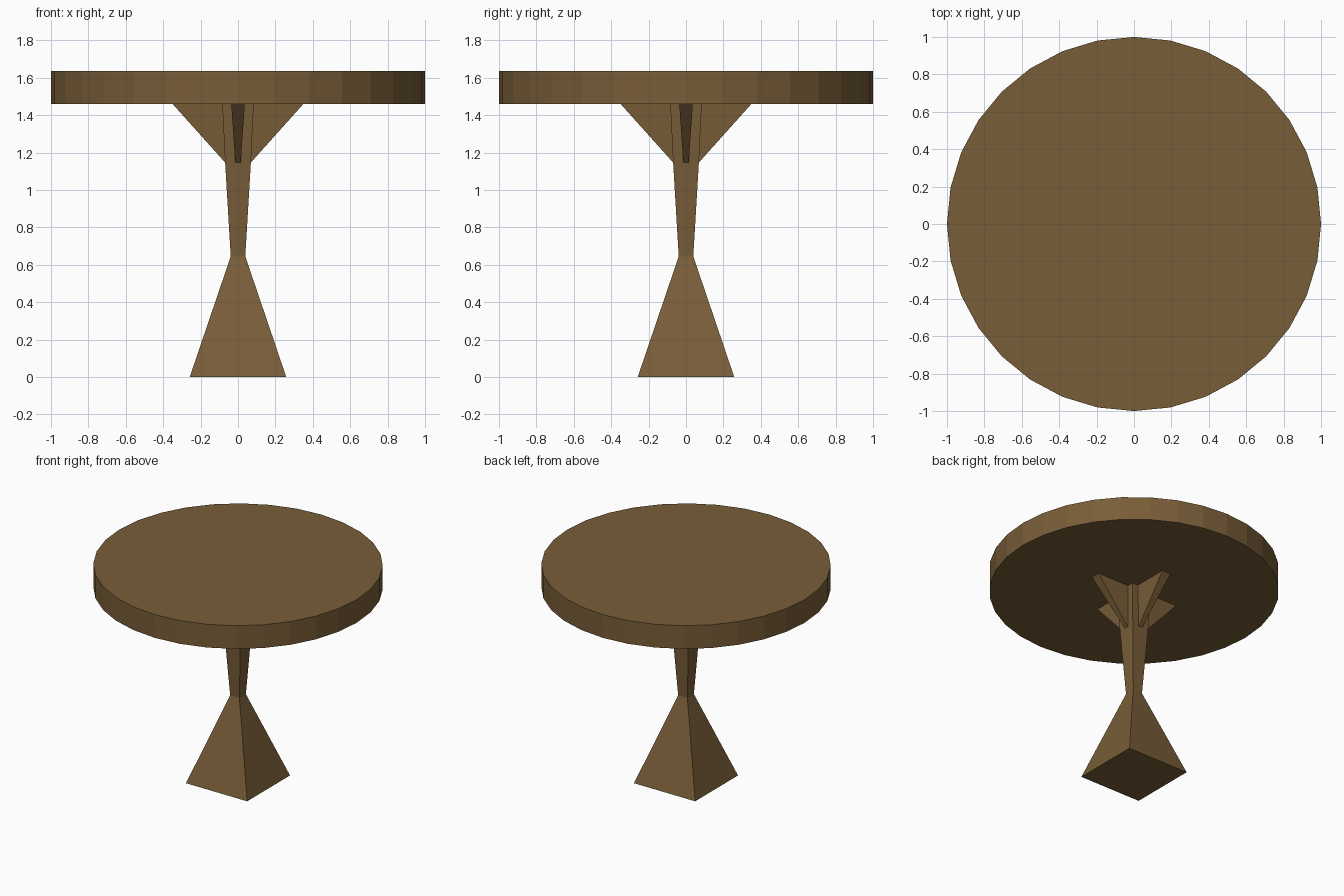
import bpy, bmesh
from math import pi
from mathutils import Matrix

if "Cube" in bpy.data.objects:
    bpy.data.objects.remove(bpy.data.objects["Cube"])

wood = bpy.data.materials.new("brown_wood")
wood.diffuse_color = (0.19, 0.11, 0.04, 1)
wood.use_nodes = True
wood.node_tree.nodes["Principled BSDF"].inputs["Base Color"].default_value = wood.diffuse_color


def finish(name, bm):
    bmesh.ops.recalc_face_normals(bm, faces=bm.faces)
    mesh = bpy.data.meshes.new(name)
    bm.to_mesh(mesh)
    bm.free()
    mesh.materials.append(wood)
    obj = bpy.data.objects.new(name, mesh)
    bpy.context.collection.objects.link(obj)
    return obj


def loft(name, rings):
    """Skin a stack of four-point rings and cap both ends."""
    bm = bmesh.new()
    loops = [[bm.verts.new(p) for p in ring] for ring in rings]
    for a, b in zip(loops, loops[1:]):
        for i in range(4):
            j = (i + 1) % 4
            bm.faces.new((a[i], a[j], b[j], b[i]))
    bm.faces.new(loops[0])
    bm.faces.new(loops[-1])
    return finish(name, bm)


def rect(x0, x1, y, z):
    return [(x0, -y, z), (x1, -y, z), (x1, y, z), (x0, y, z)]


UNDER, TOP = 1.46, 1.637

# Round tabletop, 32 sides
bm = bmesh.new()
bmesh.ops.create_cone(bm, cap_ends=True, segments=32, radius1=1, radius2=1,
                      depth=TOP - UNDER,
                      matrix=Matrix.Translation((0, 0, (TOP + UNDER) / 2)))
finish("tabletop", bm)

# Square pedestal: flared foot, narrow waist, widening column
profile = [(0.258, 0), (0.039, 0.645), (0.069, 1.15), (0.084, UNDER)]
loft("pedestal", [rect(-r, r, r, z) for r, z in profile])

# Four tapered braces under the top
for i in range(4):
    brace = loft(f"brace_{i + 1}", [rect(0.06, 0.07, 0.015, 1.148),
                                    rect(0.06, 0.35, 0.036, UNDER)])
    brace.rotation_euler.z = i * pi / 2
